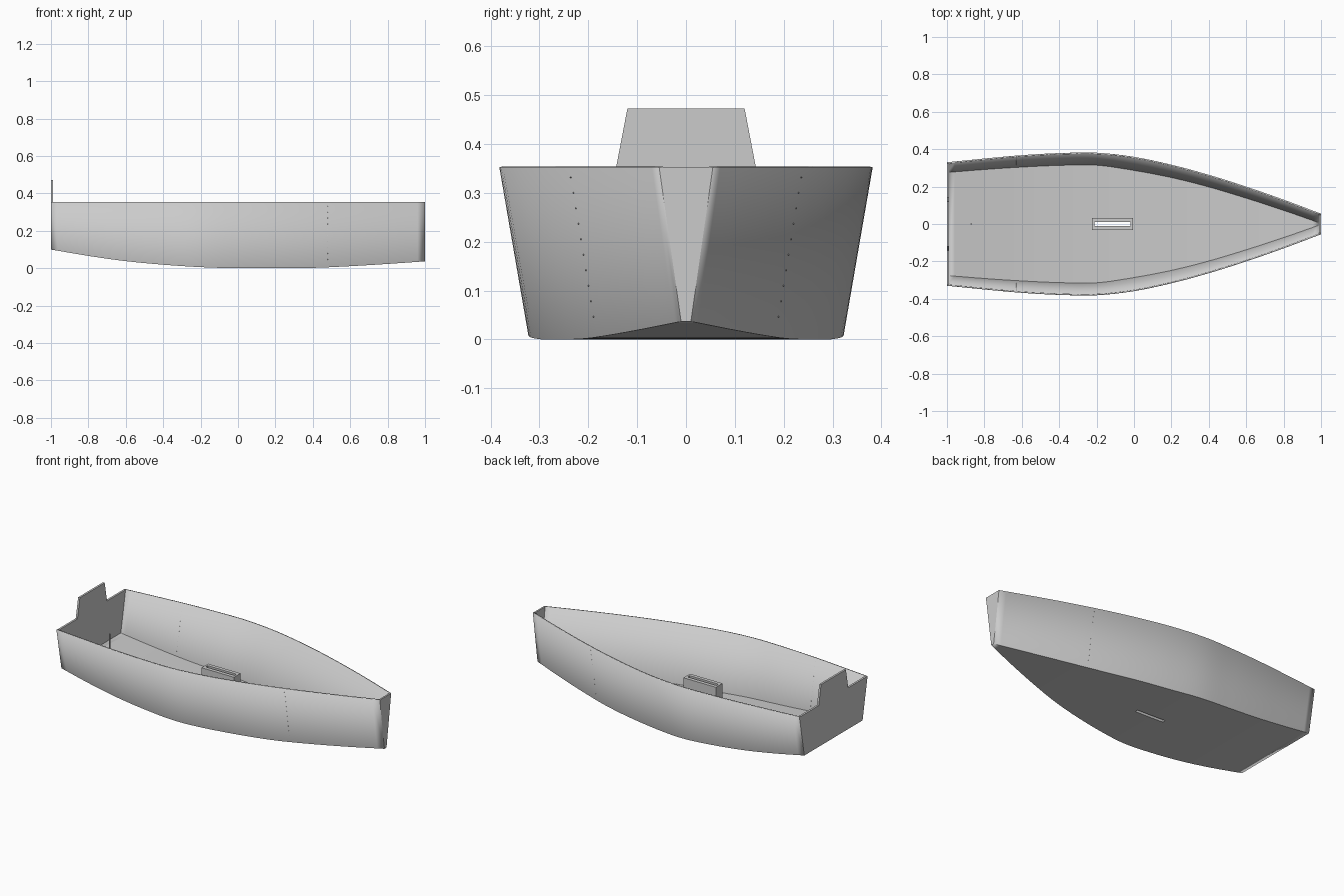
import bpy, bmesh
from mathutils import Vector

if "Cube" in bpy.data.objects:
    bpy.data.objects.remove(bpy.data.objects["Cube"])

TOP = 0.353          # gunwale height
T = 0.008            # panel thickness
# Stations every 0.2 from stern (x=-1) to bow (x=1)
GUNWALE = [.33, .35, .368, .379, .381, .359, .317, .263, .20, .13, .055]
CHINE = [.282, .298, .311, .320, .321, .293, .255, .205, .145, .08, .01]
KEEL = [.10, .066, .038, .019, .006, .0, .0, .002, .011, .023, .037]


def sample(vals, x):
    """Catmull-Rom interpolation through the station values."""
    u = (x + 1) / 0.2
    i = min(int(u), len(vals) - 2)
    t = u - i
    p1, p2 = vals[i], vals[i + 1]
    p0 = vals[i - 1] if i > 0 else 2 * p1 - p2
    p3 = vals[i + 2] if i + 2 < len(vals) else 2 * p2 - p1
    return 0.5 * (2 * p1 + (p2 - p0) * t + (2 * p0 - 5 * p1 + 4 * p2 - p3) * t * t
                  + (3 * p1 - p0 - 3 * p2 + p3) * t ** 3)


def finish(bm, name):
    me = bpy.data.meshes.new(name)
    bm.to_mesh(me)
    bm.free()
    ob = bpy.data.objects.new(name, me)
    bpy.context.collection.objects.link(ob)
    return ob


def box(name, x0, x1, y0, y1, z0, z1):
    bm = bmesh.new()
    bmesh.ops.create_cube(bm, size=1)
    for v in bm.verts:
        v.co = ((x0 + x1) / 2 + v.co.x * (x1 - x0),
                (y0 + y1) / 2 + v.co.y * (y1 - y0),
                (z0 + z1) / 2 + v.co.z * (z1 - z0))
    return finish(bm, name)


def end_plate(name, half, x, thick):
    """Vertical plate across the boat from a half outline (y, z), bottom to top."""
    outline = half + [(-y, z) for y, z in reversed(half)]
    bm = bmesh.new()
    f = bm.faces.new([bm.verts.new((x, y, z)) for y, z in outline])
    ext = bmesh.ops.extrude_face_region(bm, geom=[f])
    for v in ext["geom"]:
        if isinstance(v, bmesh.types.BMVert):
            v.co.x += thick
    bmesh.ops.recalc_face_normals(bm, faces=bm.faces)
    return finish(bm, name)


def cut(ob, cutter):
    m = ob.modifiers.new("slot", "BOOLEAN")
    m.operation, m.solver, m.object = "DIFFERENCE", "EXACT", cutter


# Hull shell: two flared sides and the rockered bottom
bm = bmesh.new()
N = 50
prev = None
for k in range(N + 1):
    x = -1 + 2 * k / N
    w, b, z = sample(GUNWALE, x), sample(CHINE, x), max(0, sample(KEEL, x))
    row = [bm.verts.new(p) for p in
           ((x, -w, TOP), (x, -b, z), (x, b, z), (x, w, TOP))]
    if prev:
        for j in range(3):
            bm.faces.new((prev[j], prev[j + 1], row[j + 1], row[j]))
    prev = row
hull = finish(bm, "hull")
solid = hull.modifiers.new("thickness", "SOLIDIFY")
solid.thickness, solid.offset, solid.use_even_offset = T, -1, True
bpy.context.view_layer.objects.active = hull
hull.select_set(True)
bpy.ops.object.shade_smooth_by_angle()

# Stern board with raised motor mount, and bow board
end_plate("transom", [(.282, .10), (.33, TOP), (.143, TOP), (.12, .473)], -1, .012)
end_plate("bow_board", [(.01, .037), (.055, TOP)], 1, -.01)

# Daggerboard case with a slot through the bottom
case = box("daggerboard_case", -.225, -.005, -.032, .032, .008, .215)
slot = box("slot_cutter", -.212, -.018, -.010, .010, -.1, .4)
slot.hide_render = True
slot.display_type = "WIRE"
cut(case, slot)
cut(hull, slot)

# Thin post near the stern
bm = bmesh.new()
bmesh.ops.create_cone(bm, cap_ends=True, segments=10, radius1=.004, radius2=.004, depth=.16)
bmesh.ops.translate(bm, verts=bm.verts, vec=(-.87, 0, .158))
finish(bm, "stern_post")

# Rows of tiny fasteners along the frames, outside forward and inside aft
bm = bmesh.new()
for x, inset in ((.48, 0), (-.63, T)):
    w, b, z0 = sample(GUNWALE, x), sample(CHINE, x), sample(KEEL, x)
    for side in (-1, 1):
        for k in range(10):
            t = .12 + .82 * k / 9
            y = b + (w - b) * t - inset
            p = Vector((x, side * y, z0 + (TOP - z0) * t))
            g = bmesh.ops.create_icosphere(bm, subdivisions=1, radius=.002)
            bmesh.ops.translate(bm, verts=g["verts"], vec=p)
finish(bm, "frame_fasteners")
